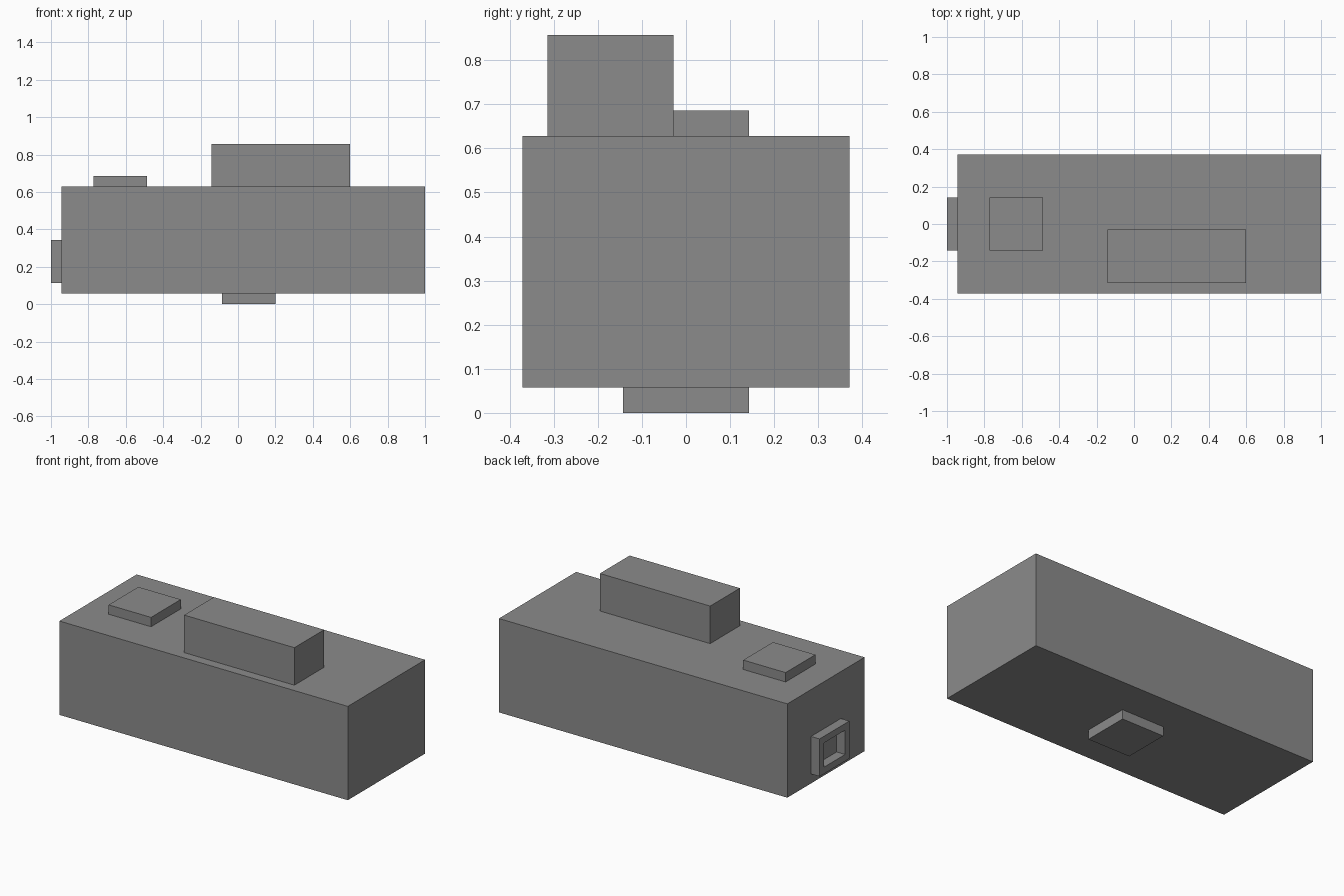
import bpy
import bmesh

U = 1 / 35  # building unit

if "Cube" in bpy.data.objects:
    bpy.data.objects.remove(bpy.data.objects["Cube"], do_unlink=True)

grey = bpy.data.materials.new("mid_grey")
grey.use_nodes = True
colour = (0.26, 0.26, 0.26, 1)
grey.diffuse_color = colour
grey.node_tree.nodes["Principled BSDF"].inputs["Base Color"].default_value = colour


def add_object(name, bm):
    mesh = bpy.data.meshes.new(name)
    bm.to_mesh(mesh)
    bm.free()
    mesh.materials.append(grey)
    obj = bpy.data.objects.new(name, mesh)
    bpy.context.collection.objects.link(obj)
    return obj


def box_mesh(low, high):
    bm = bmesh.new()
    bmesh.ops.create_cube(bm, size=1)
    for v in bm.verts:
        for i in range(3):
            v.co[i] = U * (high[i] if v.co[i] > 0 else low[i])
    return bm


def box(name, low, high):
    return add_object(name, box_mesh(low, high))


# Main body and the blocks on its top and underside
box("body", (-33, -13, 2), (35, 13, 22))
box("top_block", (-5, -11, 22), (21, -1, 30))
box("top_pad", (-27, -5, 22), (-17, 5, 24))
box("bottom_pad", (-3, -5, 0), (7, 5, 2))

# Rectangular socket frame on the end, open through to the body
bm = box_mesh((-35, -5, 4), (-33, 5, 12))
ends = [f for f in bm.faces if abs(f.normal.x) > 0.9]
bmesh.ops.inset_individual(bm, faces=ends, thickness=2 * U)
bmesh.ops.bridge_loops(bm, edges=[e for f in ends for e in f.edges])
bmesh.ops.delete(bm, geom=ends, context="FACES_ONLY")
bmesh.ops.recalc_face_normals(bm, faces=bm.faces)
add_object("socket_frame", bm)
